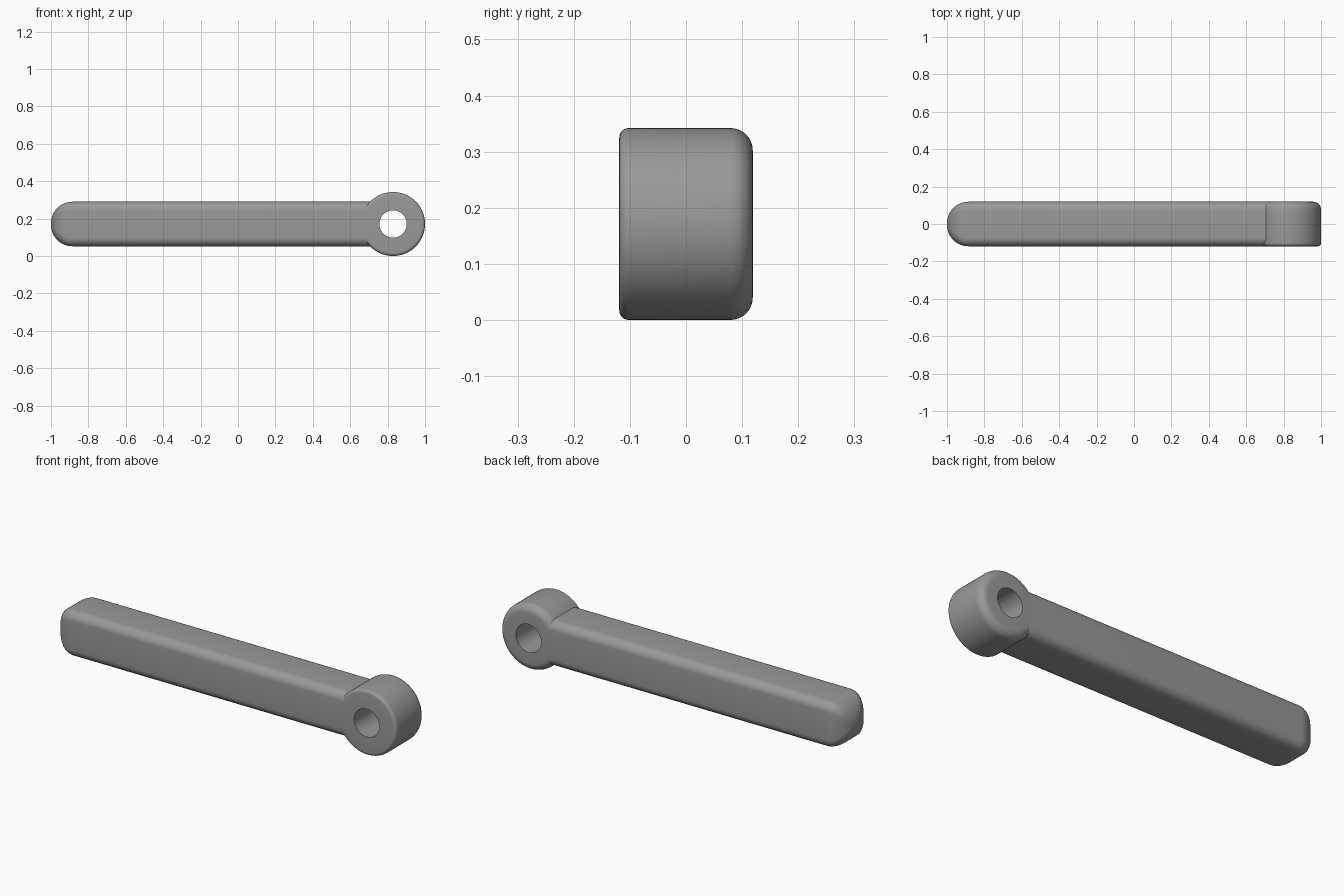
import bpy, math

if "Cube" in bpy.data.objects:
    bpy.data.objects.remove(bpy.data.objects["Cube"])

W = 0.119            # half width of bar and ring
CZ = 0.171           # height of the centre line
RING_X, RING_R, HOLE_R = 0.829, 0.171, 0.073

grey = bpy.data.materials.new("grey")
grey.diffuse_color = (0.32, 0.32, 0.32, 1)
grey.use_nodes = True
grey.node_tree.nodes["Principled BSDF"].inputs["Base Color"].default_value = grey.diffuse_color


def arc(cx, cy, r, a0, a1, n):
    """Points on an arc, angles in degrees."""
    return [(cx + r * math.cos(math.radians(a0 + (a1 - a0) * i / n)),
             cy + r * math.sin(math.radians(a0 + (a1 - a0) * i / n)))
            for i in range(n + 1)]


def bridge(loops, closed):
    """Quads between equal-length closed loops listed in order."""
    n, m = len(loops[0]), len(loops)
    faces = []
    for i in range(m if closed else m - 1):
        a, b = i * n, (i + 1) % m * n
        faces += [(a + j, a + (j + 1) % n, b + (j + 1) % n, b + j) for j in range(n)]
    if not closed:
        faces += [tuple(reversed(range(n))), tuple(range((m - 1) * n, m * n))]
    return [p for loop in loops for p in loop], faces


def make(name, verts, faces):
    mesh = bpy.data.meshes.new(name)
    mesh.from_pydata(verts, [], faces)
    mesh.materials.append(grey)
    obj = bpy.data.objects.new(name, mesh)
    bpy.context.collection.objects.link(obj)
    bpy.ops.object.select_all(action='DESELECT')
    obj.select_set(True)
    bpy.context.view_layer.objects.active = obj
    # consistent outward normals
    bpy.ops.object.mode_set(mode='EDIT')
    bpy.ops.mesh.select_all(action='SELECT')
    bpy.ops.mesh.normals_make_consistent(inside=False)
    bpy.ops.object.mode_set(mode='OBJECT')
    bpy.ops.object.shade_smooth_by_angle(angle=math.radians(30))
    return obj


def rounded_square(x, h):
    """Square cross-section of half size h with rounded corners."""
    r = min(0.045, h * 0.9)
    pts = []
    for k, (sy, sz) in enumerate(((1, 1), (-1, 1), (-1, -1), (1, -1))):
        pts += arc(sy * (h - r), sz * (h - r), r, 90 * k, 90 * k + 90, 8)
    return [(x, y, CZ + z) for y, z in pts]


# Handle bar: domed free end, straight run into the ring
END = 0.115
sections = []
for i in range(17):
    t = math.pi / 2 * i / 16
    sections.append(rounded_square(-1 + END * (1 - math.cos(t)), W - END + END * math.sin(t)))
sections.append(rounded_square(0.722, W))
make("handle_bar", *bridge(sections, False))

# Pivot ring: profile (radius, y) swept round the hole axis, softer edge at the back
F, B = 0.017, 0.04
profile = [(HOLE_R, -W)]
profile += arc(RING_R - F, -W + F, F, -90, 0, 6)
profile += arc(RING_R - B, W - B, B, 0, 90, 8)
profile += [(HOLE_R, W)]
SEG = 72
rings = []
for i in range(SEG):
    a = 2 * math.pi * i / SEG
    rings.append([(RING_X + r * math.cos(a), y, CZ + r * math.sin(a)) for r, y in profile])
make("pivot_ring", *bridge(rings, True))
